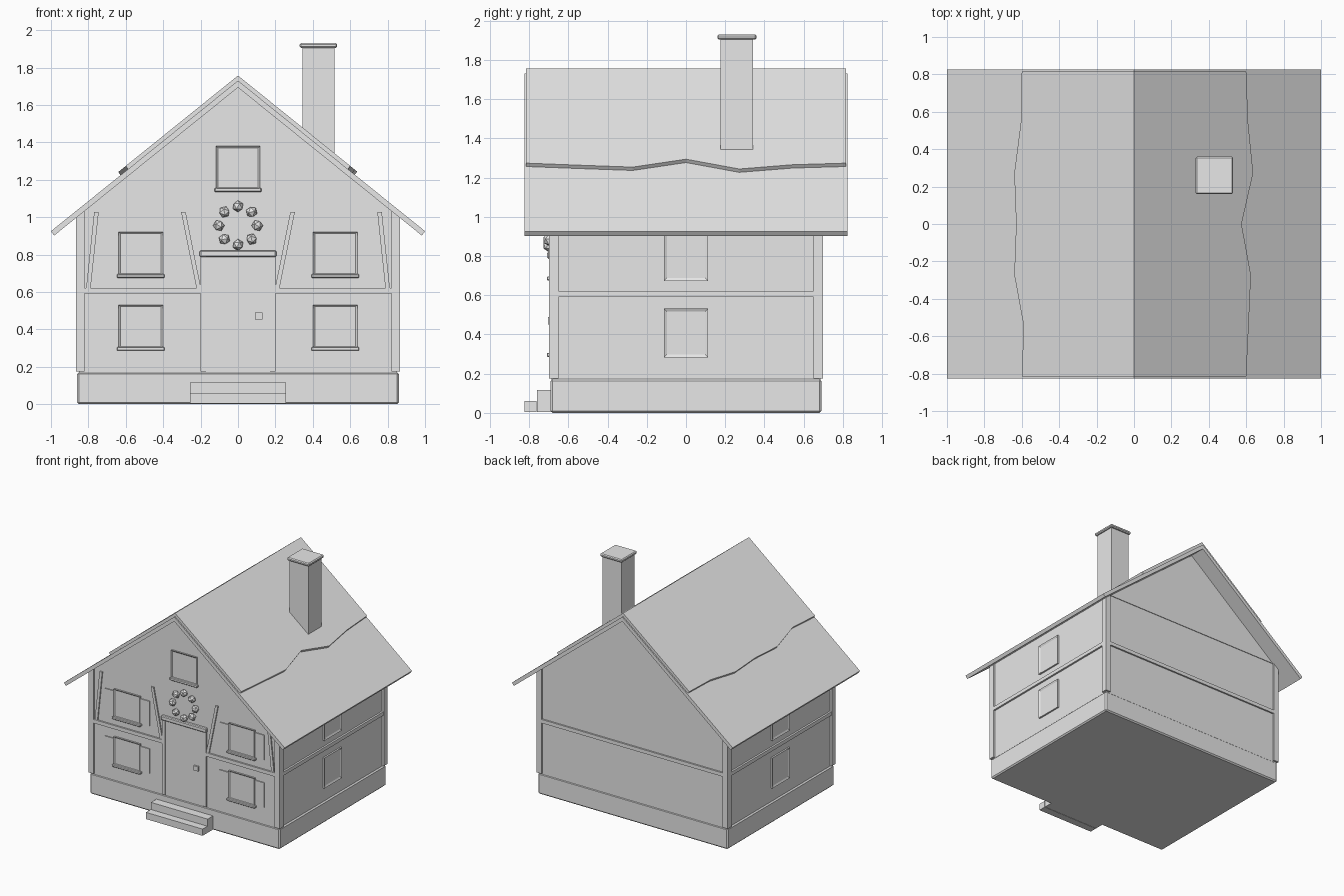
import bpy, bmesh, math
from mathutils import Matrix, Vector

cube = bpy.data.objects.get("Cube")
if cube:
    bpy.data.objects.remove(cube, do_unlink=True)

grey = bpy.data.materials.new("plain_grey")
grey.use_nodes = True
grey.diffuse_color = (0.8, 0.8, 0.8, 1)
grey.node_tree.nodes["Principled BSDF"].inputs["Base Color"].default_value = (0.8, 0.8, 0.8, 1)

FRONT_Y, SIDE_X = 0.685, 0.85   # wall planes
SLOPE, RIDGE, UNDER = 0.805, 1.73, 1.693


def finish(name, bm, angle=0, bevel=0):
    """Turn a bmesh into an object, turned about the house's vertical axis."""
    bmesh.ops.recalc_face_normals(bm, faces=bm.faces)
    bm.transform(Matrix.Rotation(math.radians(angle), 4, 'Z'))
    mesh = bpy.data.meshes.new(name)
    bm.to_mesh(mesh)
    bm.free()
    mesh.materials.append(grey)
    obj = bpy.data.objects.new(name, mesh)
    bpy.context.collection.objects.link(obj)
    if bevel:
        mod = obj.modifiers.new("bevel", 'BEVEL')
        mod.width, mod.segments = bevel, 1
    return obj


def box(name, x, y, z, angle=0, bevel=0):
    """Box from its (low, high) limits on each axis."""
    bm = bmesh.new()
    bmesh.ops.create_cube(bm, size=1)
    lims = (x, y, z)
    for v in bm.verts:
        v.co = Vector([l[0] if c < 0 else l[1] for c, l in zip(v.co, lims)])
    return finish(name, bm, angle, bevel)


def prism(name, points, y0, y1):
    """Extrude an (x, z) outline from y0 to y1."""
    bm = bmesh.new()
    face = bm.faces.new([bm.verts.new((x, y0, z)) for x, z in points])
    ext = bmesh.ops.extrude_face_region(bm, geom=[face])
    moved = [g for g in ext["geom"] if isinstance(g, bmesh.types.BMVert)]
    bmesh.ops.translate(bm, verts=moved, vec=(0, y1 - y0, 0))
    return finish(name, bm)


def framed_window(name, x, z0, z1, wall, angle=0, half=0.118, rim=0.017):
    """Slab whose outer face is inset and sunk to leave a frame."""
    bm = bmesh.new()
    bmesh.ops.create_cube(bm, size=1)
    for v in bm.verts:
        v.co = Vector((x + half * (1 if v.co.x > 0 else -1),
                       -wall - 0.013 if v.co.y < 0 else -wall + 0.02,
                       z1 if v.co.z > 0 else z0))
    bm.normal_update()
    pane = min(bm.faces, key=lambda f: f.calc_center_median().y)
    bmesh.ops.inset_region(bm, faces=[pane], thickness=rim)
    for v in pane.verts:
        v.co.y += 0.007
    finish(name, bm, angle)


# Plinth, walls and gables
box("plinth", (-0.86, 0.86), (-0.69, 0.69), (0, 0.172), bevel=0.01)
eave = UNDER - SLOPE * SIDE_X
prism("walls", [(-SIDE_X, 0.165), (SIDE_X, 0.165), (SIDE_X, eave), (0, UNDER), (-SIDE_X, eave)],
      -FRONT_Y, FRONT_Y)
gable_w = (UNDER - 1.037) / SLOPE
for name, y in (("front_gable", -0.69), ("back_gable", 0.69)):
    prism(name, [(-gable_w, 1.037), (gable_w, 1.037), (0, UNDER)], y, y * 0.95)

# Corner posts with tops cut to the roof
for sx in (-1, 1):
    for sy in (-1, 1):
        outline = [(sx * 0.82, 0.176), (sx * 0.867, 0.176),
                   (sx * 0.867, UNDER - SLOPE * 0.867), (sx * 0.82, UNDER - SLOPE * 0.82)]
        prism("corner_post", outline, sy * 0.65, sy * 0.698)

# Middle beams
box("back_beam", (-0.82, 0.82), (0.67, 0.698), (0.592, 0.622))
for sx in (-1, 1):
    box("side_beam", sorted((sx * 0.83, sx * 0.865)), (-0.65, 0.65), (0.592, 0.622))
    box("front_beam", sorted((sx * 0.2, sx * 0.82)), (-0.698, -0.67), (0.592, 0.622))
    box("door_post", sorted((sx * 0.172, sx * 0.2)), (-0.698, -0.67), (0.176, 0.79))
    # Slanted timbers
    for bottom, top in ((0.8, 0.757), (0.21, 0.292)):
        prism("slanted_brace", [(sx * (bottom - 0.012), 0.62), (sx * (bottom + 0.012), 0.62),
                                (sx * (top + 0.012), 1.028), (sx * (top - 0.012), 1.028)],
              -0.695, -0.67)

# Front windows with shutters and sills
for sx in (-1, 1):
    cx = sx * 0.52
    for z in (0.3, 0.69):
        framed_window("front_window", cx, z, z + 0.23, FRONT_Y, rim=0.012)
        box("window_sill", (cx - 0.128, cx + 0.128), (-0.71, -0.67), (z - 0.014, z + 0.006), bevel=0.004)
        for s in (-1, 1):
            box("shutter", sorted((cx + s * 0.115, cx + s * 0.202)), (-0.693, -0.67), (z + 0.01, z + 0.212))
framed_window("attic_window", 0, 1.15, 1.38, 0.688, rim=0.014)
box("attic_sill", (-0.125, 0.125), (-0.71, -0.67), (1.135, 1.157), bevel=0.004)

# Side windows
for angle in (90, -90):
    for z in (0.283, 0.673):
        framed_window("side_window", 0, z, z + 0.25, SIDE_X, angle, 0.113, 0.021)

# Door, lintel, handle and steps
box("door", (-0.172, 0.172), (-0.692, -0.67), (0.176, 0.79))
box("door_lintel", (-0.205, 0.205), (-0.708, -0.67), (0.786, 0.822), bevel=0.006)
box("door_handle", (0.09, 0.13), (-0.705, -0.68), (0.452, 0.49))
box("upper_step", (-0.257, 0.257), (-0.76, -0.68), (0.005, 0.117))
box("lower_step", (-0.257, 0.257), (-0.825, -0.763), (0.005, 0.06))

# Wreath of faceted beads
for i in range(8):
    a = i * math.tau / 8
    bm = bmesh.new()
    bmesh.ops.create_icosphere(bm, subdivisions=1, radius=0.031)
    bm.transform(Matrix.Translation((0.103 * math.sin(a), -0.7, 0.955 + 0.103 * math.cos(a)))
                 @ Matrix.Rotation(a, 4, 'Y'))
    finish("wreath_bead", bm)

# Roof slab, one chevron outline with square-cut eaves
cut_x = 0.983
prism("roof", [(-1, RIDGE - SLOPE), (0, RIDGE), (1, RIDGE - SLOPE),
               (cut_x, UNDER - SLOPE * cut_x), (0, UNDER), (-cut_x, UNDER - SLOPE * cut_x)],
      -0.825, 0.825)

# Upper roof layer with a ragged lower edge
edges = {-1: (0.60, 0.59, 0.64, 0.63, 0.64, 0.605, 0.60),
         1: (0.60, 0.613, 0.625, 0.575, 0.637, 0.61, 0.60)}
for sx, reach in edges.items():
    bm = bmesh.new()
    rows = []
    for i, r in enumerate(reach):
        y = -0.815 + 1.63 * i / 6
        rows.append([bm.verts.new(p) for p in (
            (0, y, RIDGE), (0, y, RIDGE + 0.027),
            (sx * r, y, RIDGE + 0.027 - SLOPE * r), (sx * (r - 0.012), y, RIDGE - SLOPE * (r - 0.012)))])
    for a, b in zip(rows, rows[1:]):
        for k in range(4):
            bm.faces.new((a[k], a[(k + 1) % 4], b[(k + 1) % 4], b[k]))
    bm.faces.new(rows[0])
    bm.faces.new(rows[-1])
    finish("upper_roof_layer", bm)

# Chimney
box("chimney", (0.345, 0.515), (0.175, 0.343), (1.25, 1.91))
box("chimney_cap", (0.33, 0.53), (0.16, 0.36), (1.905, 1.93), bevel=0.007)
